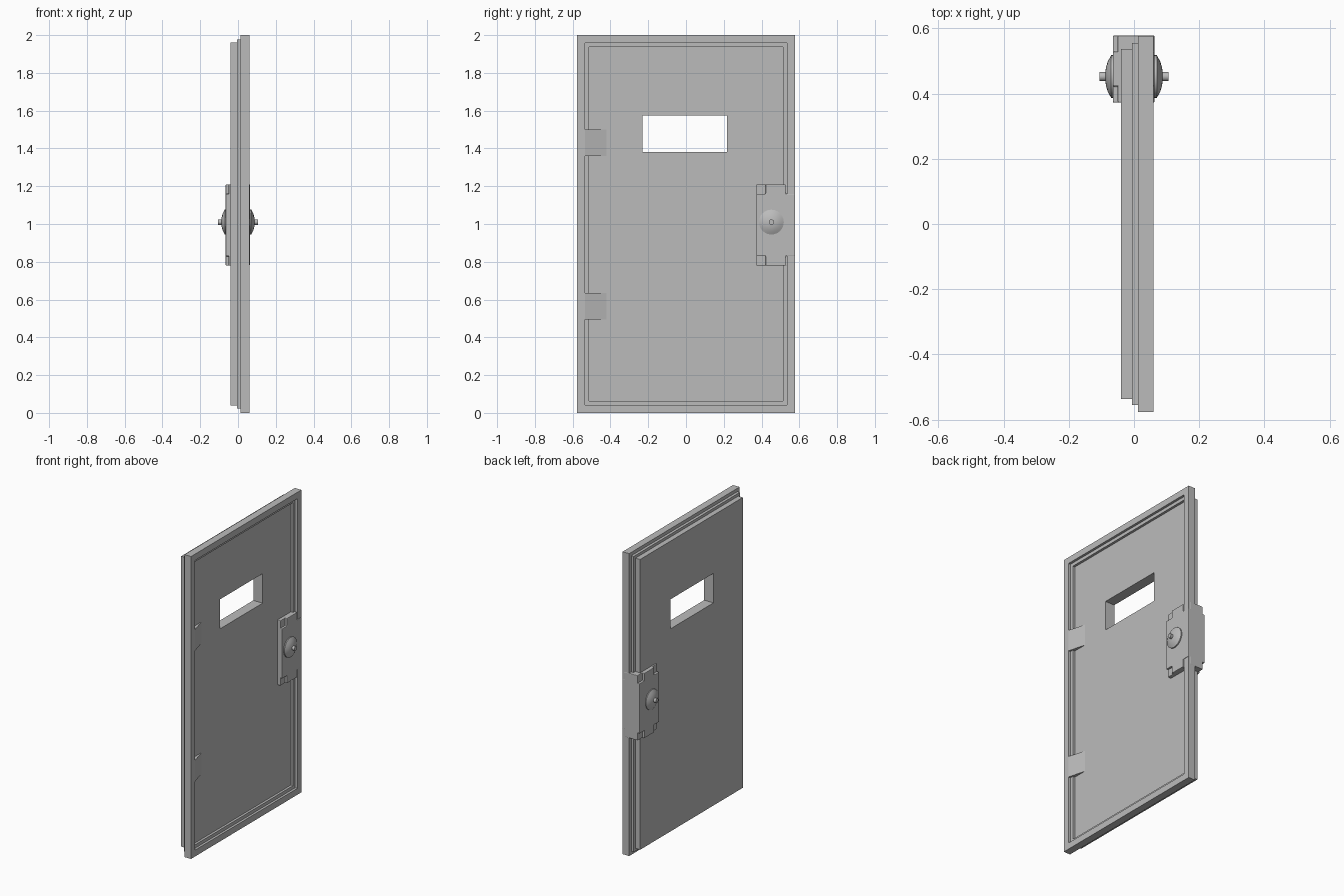
import bpy, bmesh, math

if "Cube" in bpy.data.objects:
    bpy.data.objects.remove(bpy.data.objects["Cube"])

grey = bpy.data.materials.new("plain_grey")
grey.diffuse_color = (0.5, 0.5, 0.5, 1)
grey.use_nodes = True
grey.node_tree.nodes["Principled BSDF"].inputs["Base Color"].default_value = grey.diffuse_color


def make(name, bm, smooth=False):
    bmesh.ops.recalc_face_normals(bm, faces=bm.faces)
    me = bpy.data.meshes.new(name)
    bm.to_mesh(me)
    bm.free()
    ob = bpy.data.objects.new(name, me)
    bpy.context.collection.objects.link(ob)
    me.materials.append(grey)
    if smooth:
        bpy.ops.object.select_all(action='DESELECT')
        ob.select_set(True)
        bpy.context.view_layer.objects.active = ob
        bpy.ops.object.shade_smooth_by_angle(angle=math.radians(35))
    return ob


def prism(name, points, axis, lo, hi):
    """Extrude a 2D outline along x (points are y,z) or z (points are x,y)."""
    bm = bmesh.new()
    place = (lambda p, t: (t, p[0], p[1])) if axis == 'x' else (lambda p, t: (p[0], p[1], t))
    a = [bm.verts.new(place(p, lo)) for p in points]
    b = [bm.verts.new(place(p, hi)) for p in points]
    bm.faces.new(a)
    bm.faces.new(b[::-1])
    n = len(points)
    for i in range(n):
        bm.faces.new((a[i], a[(i + 1) % n], b[(i + 1) % n], b[i]))
    return make(name, bm)


def bevel(ob, width):
    m = ob.modifiers.new("bevel", 'BEVEL')
    m.width = width
    m.segments = 2
    m.limit_method = 'ANGLE'


def ring(m, x):
    return x, -0.577 + m, 0.577 - m, m, 2 - m


# Door leaf: stepped edge, stepped inner recess and window, as rectangle rings
rings = [ring(0.04, -0.04), ring(0.04, -0.006), ring(0.022, -0.006), ring(0.022, 0.012),
         ring(0, 0.012), ring(0, 0.06), ring(0.042, 0.06), ring(0.042, 0.044),
         ring(0.064, 0.044), ring(0.064, 0.028),
         (0.028, -0.23, 0.217, 1.38, 1.575), (-0.04, -0.23, 0.217, 1.38, 1.575)]
bm = bmesh.new()
loops = [[bm.verts.new((x, y, z)) for y, z in ((y0, z0), (y1, z0), (y1, z1), (y0, z1))]
         for x, y0, y1, z0, z1 in rings]
for k, a in enumerate(loops):
    b = loops[(k + 1) % len(loops)]
    for i in range(4):
        j = (i + 1) % 4
        bm.faces.new((a[i], a[j], b[j], b[i]))
make("door_leaf", bm)

# Hinge wedges sloping from the rim to the panel
for label, z in (("lower", 0.495), ("upper", 1.36)):
    prism(label + "_hinge", [(0.015, -0.56), (0.06, -0.56), (0.06, -0.537), (0.028, -0.42),
                             (0.015, -0.42)], 'z', z, z + 0.14)

# Lock case: full core, with a thicker cross that leaves stepped corners
Y0, Y1, Z0, Z1, N = 0.372, 0.578, 0.78, 1.21, 0.05
core = prism("lock_core", [(Y0, Z0), (Y1, Z0), (Y1, Z1), (Y0, Z1)], 'x', -0.05, 0.05)
bevel(core, 0.004)
cross = prism("lock_cover", [(Y0 + N, Z0), (Y1 - N, Z0), (Y1 - N, Z0 + N), (Y1, Z0 + N),
                             (Y1, Z1 - N), (Y1 - N, Z1 - N), (Y1 - N, Z1), (Y0 + N, Z1),
                             (Y0 + N, Z1 - N), (Y0, Z1 - N), (Y0, Z0 + N), (Y0 + N, Z0 + N)],
              'x', -0.065, 0.063)
bevel(cross, 0.004)

# Turned knobs on both sides
profile = [(0.055, 0.066), (0.07, 0.066), (0.074, 0.058), (0.081, 0.045),
           (0.086, 0.027), (0.088, 0.014), (0.105, 0.014)]
SEG = 24
for label, s in (("inner", 1), ("outer", -1)):
    bm = bmesh.new()
    rows = [[bm.verts.new((s * x, 0.452 + r * math.cos(math.tau * i / SEG),
                           1.01 + r * math.sin(math.tau * i / SEG))) for i in range(SEG)]
            for x, r in profile]
    for a, b in zip(rows, rows[1:]):
        for i in range(SEG):
            j = (i + 1) % SEG
            bm.faces.new((a[i], a[j], b[j], b[i]))
    bm.faces.new(rows[0])
    bm.faces.new(rows[-1])
    make(label + "_knob", bm, smooth=True)
